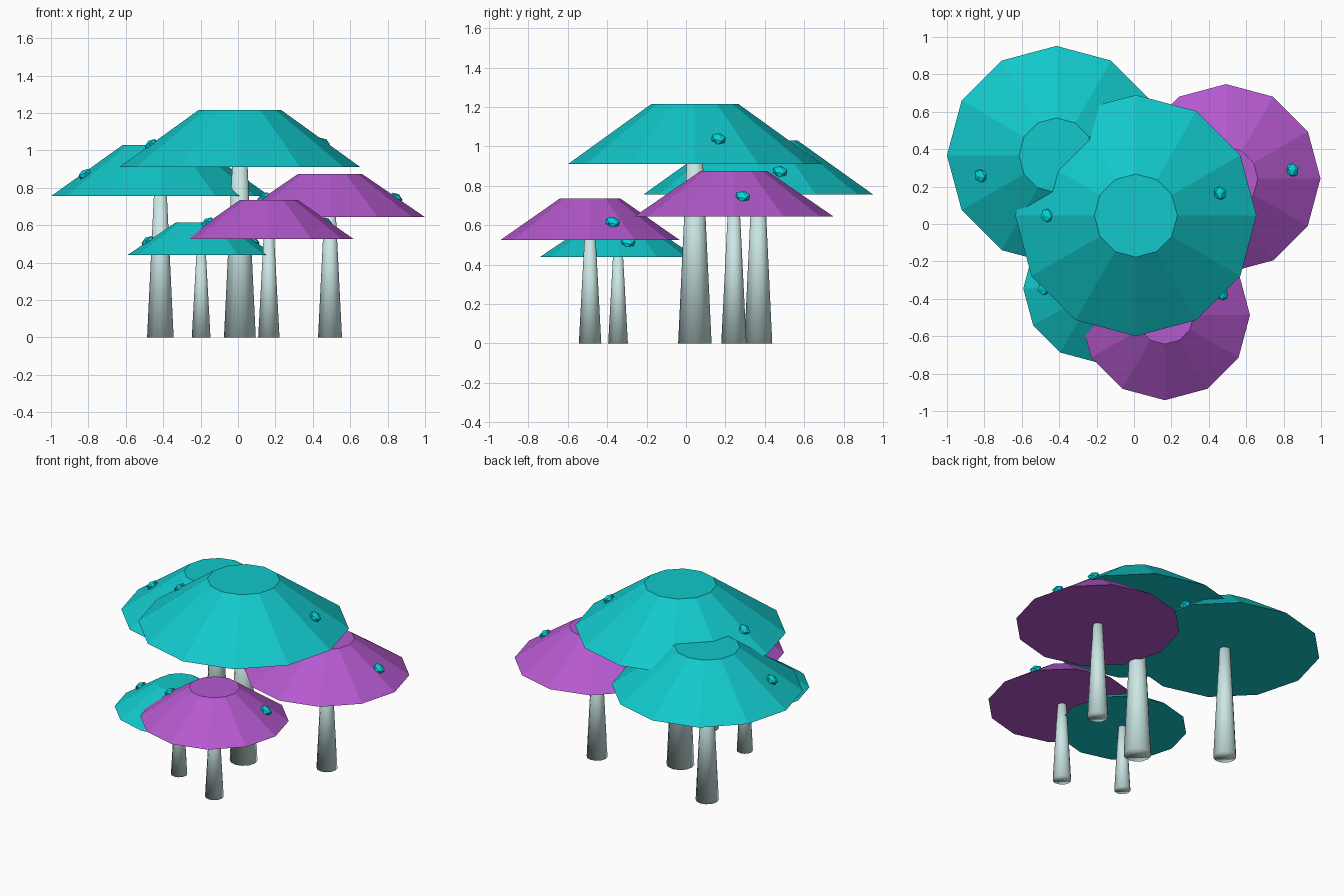
import bpy, math
from mathutils import Vector

if "Cube" in bpy.data.objects:
    bpy.data.objects.remove(bpy.data.objects["Cube"])


def material(name, rgb):
    m = bpy.data.materials.new(name)
    m.diffuse_color = (*rgb, 1)
    m.use_nodes = True
    m.node_tree.nodes["Principled BSDF"].inputs["Base Color"].default_value = m.diffuse_color
    return m


TEAL = material("teal", (0.006, 0.58, 0.60))
PURPLE = material("purple", (0.46, 0.10, 0.62))
PALE = material("pale_stem", (0.60, 0.80, 0.78))
GLOW = material("glow_spot", (0.0, 0.70, 0.75))


def finish(name, mat, smooth=False):
    ob = bpy.context.object
    ob.name = name
    ob.data.materials.append(mat)
    for p in ob.data.polygons:
        p.use_smooth = smooth
    return ob


def frustum(name, x, y, z0, z1, r0, r1, mat, smooth=False):
    bpy.ops.mesh.primitive_cone_add(vertices=12, radius1=r0, radius2=r1, depth=z1 - z0,
                                    location=(x, y, (z0 + z1) / 2))
    return finish(name, mat, smooth)


def mushroom(label, x, y, z0, z1, r, r_top, stem_r, mat, spots):
    # tapered stem, running a little way into the cap
    frustum(label + "_stem", x, y, 0, z0 + 0.05, stem_r, stem_r * 0.46, PALE, True)
    # flat-topped twelve-sided cap
    frustum(label + "_cap", x, y, z0, z1, r, r_top, mat)
    # flattened spots lying on the cap slope
    slope = (z1 - z0) / (r - r_top)
    for i, (dx, dy) in enumerate(spots):
        d = math.hypot(dx, dy)
        z = z0 + (r - d) * slope
        normal = Vector((dx / d * slope, dy / d * slope, 1))
        bpy.ops.mesh.primitive_ico_sphere_add(
            subdivisions=1, radius=0.04, location=(x + dx, y + dy, z),
            rotation=normal.to_track_quat('Z', 'Y').to_euler())
        bpy.context.object.scale = (1, 1, 0.6)
        finish(f"{label}_spot_{i + 1}", GLOW)


mushroom("centre", 0.01, 0.045, 0.91, 1.215, 0.645, 0.222, 0.085, TEAL,
         [(0.45, 0.12), (-0.475, 0.0)])
mushroom("back_left", -0.415, 0.367, 0.755, 1.03, 0.585, 0.20, 0.071, TEAL,
         [(0.405, 0.11), (-0.405, -0.11)])
mushroom("right", 0.492, 0.243, 0.645, 0.875, 0.505, 0.17, 0.064, PURPLE,
         [(0.355, 0.045), (-0.355, 0.0)])
mushroom("front", 0.165, -0.487, 0.525, 0.735, 0.455, 0.155, 0.057, PURPLE,
         [(0.305, 0.115), (-0.328, 0.0)])
mushroom("front_left", -0.197, -0.345, 0.44, 0.615, 0.395, 0.135, 0.05, TEAL,
         [(0.28, 0.05), (-0.285, 0.0)])
